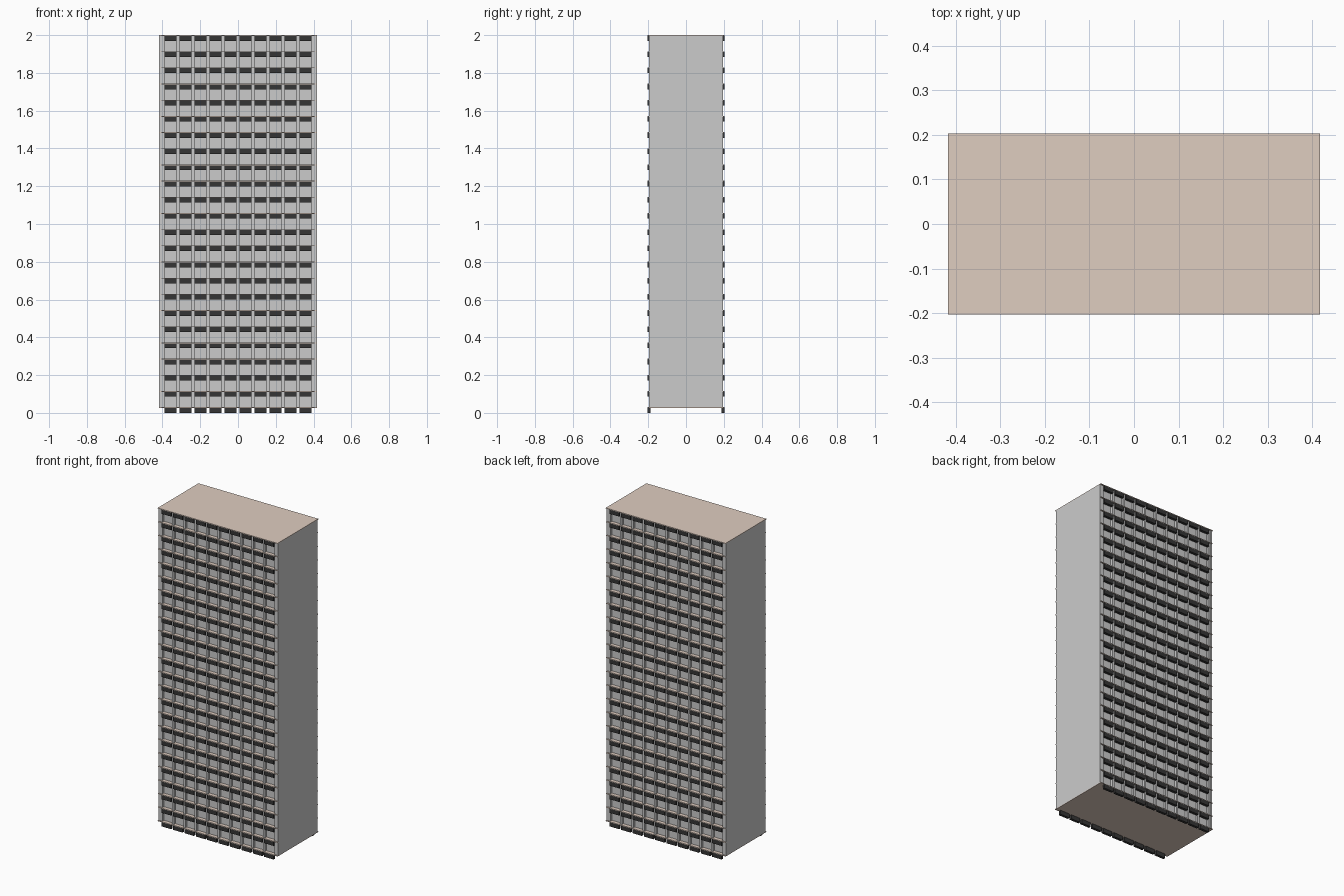
import bpy, bmesh
from mathutils import Matrix

if "Cube" in bpy.data.objects:
    bpy.data.objects.remove(bpy.data.objects["Cube"])

HX, HY = 0.418, 0.203        # half footprint
BASE, TOP, FLOORS = 0.026, 2.0, 23
SLAB = 0.004                 # slab thickness
STEP = (TOP - SLAB - BASE) / FLOORS
BAY, FIN = 0.0794, 0.014     # bay pitch and fin width


def material(name, color):
    m = bpy.data.materials.new(name)
    m.diffuse_color = (*color, 1)
    m.use_nodes = True
    m.node_tree.nodes["Principled BSDF"].inputs["Base Color"].default_value = m.diffuse_color
    return m


tan = material("tan", (0.74, 0.61, 0.53))
black = material("black", (0.035, 0.035, 0.035))


def boxes(name, ranges, mat=None):
    """One object made of boxes given as (x0, x1, y0, y1, z0, z1)."""
    bm = bmesh.new()
    for x0, x1, y0, y1, z0, z1 in ranges:
        mtx = Matrix.Translation(((x0 + x1) / 2, (y0 + y1) / 2, (z0 + z1) / 2))
        mtx = mtx @ Matrix.Diagonal((x1 - x0, y1 - y0, z1 - z0, 1))
        bmesh.ops.create_cube(bm, size=1, matrix=mtx)
    me = bpy.data.meshes.new(name)
    bm.to_mesh(me)
    bm.free()
    ob = bpy.data.objects.new(name, me)
    bpy.context.collection.objects.link(ob)
    if mat:
        me.materials.append(mat)
    return ob


def mirror_y(ob):
    mod = ob.modifiers.new("front_to_back", 'MIRROR')
    mod.use_axis = (False, True, False)


levels = [BASE + i * STEP for i in range(FLOORS + 1)]

# Floor slabs, with the roof and base running to the full width
slabs = []
for i, z in enumerate(levels):
    hx = HX if i in (0, FLOORS) else HX - 0.001
    slabs.append((-hx, hx, -HY, HY, z, z + SLAB))
boxes("floor_slabs", slabs, tan)

# Blank end walls
z0, z1 = BASE + SLAB, TOP - SLAB
inner = 5 * BAY + FIN / 2
boxes("end_walls", [(-HX, -inner, -0.197, 0.197, z0, z1),
                    (inner, HX, -0.197, 0.197, z0, z1)])

# Recessed window walls
mirror_y(boxes("window_walls", [(-inner, inner, -0.180, -0.172, z0, z1)]))

# Vertical fins between the bays
mirror_y(boxes("fins", [(i * BAY - FIN / 2, i * BAY + FIN / 2, -0.195, -0.174, z0, z1)
                        for i in range(-5, 6)]))

# Dark blind boxes hanging under each slab edge
mirror_y(boxes("blind_boxes",
               [(i * BAY + FIN / 2, (i + 1) * BAY - FIN / 2, -HY, -0.187, z - BASE, z)
                for z in levels for i in range(-5, 5)], black))
